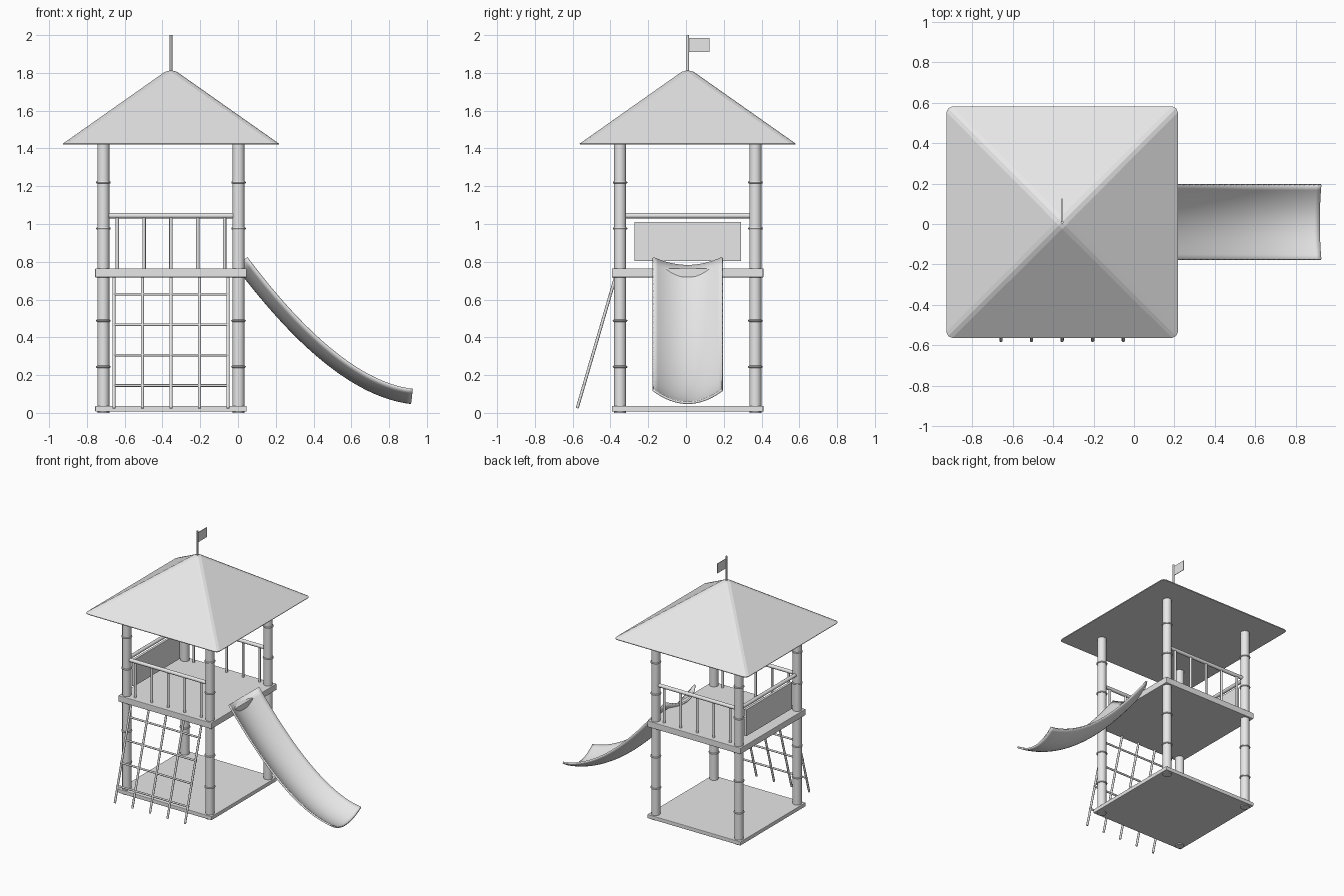
import bpy, bmesh, math
from mathutils import Vector

if "Cube" in bpy.data.objects:
    bpy.data.objects.remove(bpy.data.objects["Cube"], do_unlink=True)

CX, CY = -0.355, 0.009      # tower centre
POST = 0.358                # post offset from the centre
RAIL_Z, DECK_Z = 1.044, 0.765

grey = bpy.data.materials.new("light_grey")
grey.use_nodes = True
grey.diffuse_color = (0.8, 0.8, 0.8, 1)
grey.node_tree.nodes["Principled BSDF"].inputs["Base Color"].default_value = (0.8, 0.8, 0.8, 1)


def finish(obj, name, smooth=False):
    obj.name = obj.data.name = name
    obj.data.materials.append(grey)
    if smooth:
        bpy.ops.object.select_all(action="DESELECT")
        obj.select_set(True)
        bpy.context.view_layer.objects.active = obj
        bpy.ops.object.shade_smooth_by_angle(angle=math.radians(35))
    return obj


def from_bmesh(bm, name, smooth=False):
    bmesh.ops.recalc_face_normals(bm, faces=bm.faces)
    mesh = bpy.data.meshes.new(name)
    bm.to_mesh(mesh)
    bm.free()
    obj = bpy.data.objects.new(name, mesh)
    bpy.context.collection.objects.link(obj)
    return finish(obj, name, smooth)


def box(name, centre, size, bevel=0.0):
    bpy.ops.mesh.primitive_cube_add(size=1, location=centre)
    obj = bpy.context.object
    obj.scale = size
    bpy.ops.object.transform_apply(location=False, rotation=False, scale=True)
    if bevel:
        mod = obj.modifiers.new("bevel", "BEVEL")
        mod.width, mod.segments = bevel, 2
    return finish(obj, name)


def rod(name, a, b, radius, sides=12):
    a, b = Vector(a), Vector(b)
    bpy.ops.mesh.primitive_cylinder_add(vertices=sides, radius=radius, depth=(b - a).length,
                                        location=(a + b) / 2)
    obj = bpy.context.object
    obj.rotation_euler = (b - a).to_track_quat("Z", "Y").to_euler()
    return finish(obj, name, True)


# Floors
box("ground_floor", (CX, CY, 0.022), (0.802, 0.802, 0.030), 0.004)
box("deck", (CX, CY, 0.741), (0.802, 0.802, 0.048), 0.004)

# Corner posts with collars
for sx, sy, label in ((-1, -1, "front_right"), (1, -1, "front_left"),
                      (-1, 1, "back_right"), (1, 1, "back_left")):
    x, y = CX + sx * POST, CY + sy * POST
    rod(label + "_post", (x, y, 0), (x, y, 1.43), 0.032, 32)
    for i in (1, 2, 4, 5):
        bpy.ops.mesh.primitive_torus_add(location=(x, y, i * 0.244), major_radius=0.033,
                                         minor_radius=0.006, major_segments=32, minor_segments=8)
        finish(bpy.context.object, f"{label}_collar_{i}", True)

# Front and back railings
for sy, label in ((-1, "front"), (1, "back")):
    y = CY + sy * POST
    rod(label + "_rail", (CX - 0.335, y, RAIL_Z), (CX + 0.335, y, RAIL_Z), 0.014, 16)
    for i in range(-2, 3):
        x = CX + i * 0.142
        rod(f"{label}_baluster_{i + 3}", (x, y, DECK_Z - 0.01), (x, y, RAIL_Z), 0.009)

# Closed side: rail and panel
x = CX - POST
rod("side_rail", (x, CY - 0.335, RAIL_Z), (x, CY + 0.335, RAIL_Z), 0.014, 16)
box("side_panel", (x, CY, 0.907), (0.02, 0.565, 0.206), 0.002)


# Climbing net, leaning against the front of the deck
def net_y(z):
    return -0.576 + 0.292 * (z - 0.025)


for i in range(-2, 3):
    x = CX + i * 0.151
    rod(f"net_upright_{i + 3}", (x, net_y(0.025), 0.025), (x, net_y(0.735), 0.735), 0.008)
for i in range(4):
    z = 0.145 + i * 0.161
    rod(f"net_rung_{i + 1}", (CX - 0.31, net_y(z), z), (CX + 0.31, net_y(z), z), 0.007)

# Slide: a shallow trough swept down a curve
start, middle, end = Vector((-0.01, 0.78)), Vector((0.50, 0.10)), Vector((0.917, 0.053))
STEPS, ACROSS = 32, 16
bm = bmesh.new()
rows = []
for i in range(STEPS + 1):
    t = i / STEPS
    p = start * (1 - t) ** 2 + middle * 2 * t * (1 - t) + end * t * t
    d = ((middle - start) * (1 - t) + (end - middle) * t).normalized()
    row = []
    for j in range(ACROSS + 1):
        s = 2 * j / ACROSS - 1
        lift = 0.07 * s * s
        row.append(bm.verts.new((p.x - d.y * lift, CY + 0.184 * s, p.y + d.x * lift)))
    rows.append(row)
for a, b in zip(rows, rows[1:]):
    for j in range(ACROSS):
        bm.faces.new((a[j], b[j], b[j + 1], a[j + 1]))
slide = from_bmesh(bm, "slide", True)
solid = slide.modifiers.new("thickness", "SOLIDIFY")
solid.thickness, solid.offset = 0.012, 0

# Pyramid roof with a thin eave and softened hips
bm = bmesh.new()
corners = [(-1, -1), (1, -1), (1, 1), (-1, 1)]
low, high = [[bm.verts.new((CX + sx * 0.57, CY + sy * 0.57, z)) for sx, sy in corners]
             for z in (1.42, 1.428)]
apex = bm.verts.new((CX, CY, 1.828))
bm.faces.new(low[::-1])
for i in range(4):
    k = (i + 1) % 4
    bm.faces.new((low[i], low[k], high[k], high[i]))
    bm.faces.new((high[i], high[k], apex))
hips = [e for e in bm.edges if apex in e.verts
        or (e.verts[0] in low) != (e.verts[1] in low)]
bmesh.ops.bevel(bm, geom=hips, offset=0.025, offset_type="OFFSET", segments=2,
                profile=0.5, affect="EDGES", clamp_overlap=True)
from_bmesh(bm, "roof")

# Flag on the peak
rod("flag_pole", (CX, CY, 1.78), (CX, CY, 2.0), 0.007)
box("flag", (CX, CY + 0.06, 1.947), (0.004, 0.112, 0.075))
